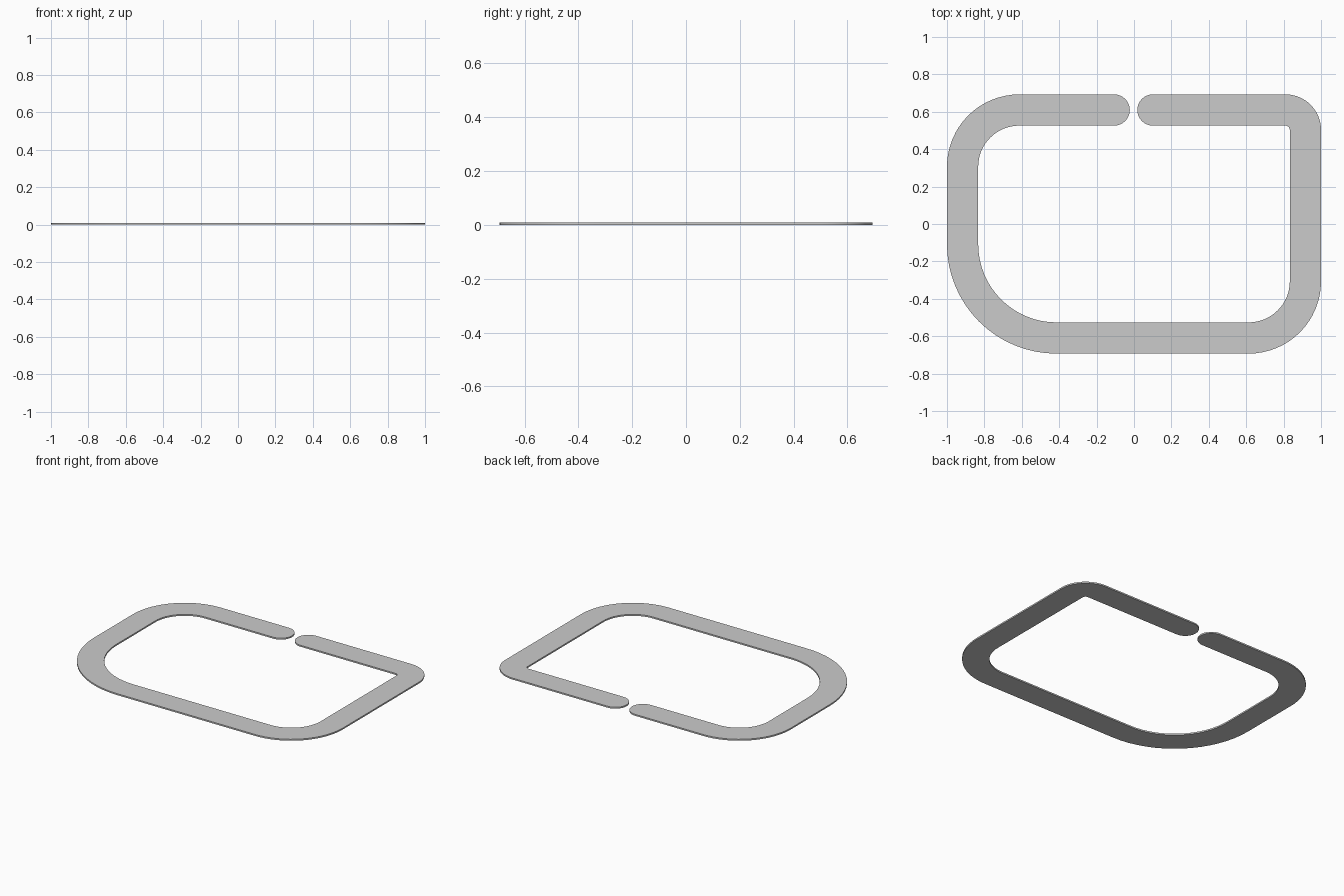
import bpy, bmesh
from math import sin, cos, pi, radians

if "Cube" in bpy.data.objects:
    bpy.data.objects.remove(bpy.data.objects["Cube"])

W, H, BAND, THICK = 1.0, 0.693, 0.167, 0.01   # half width, half depth, band width, thickness
R = BAND / 2
MID_Y = H - R
LEFT_END, RIGHT_END = -0.106, 0.101           # centres of the rounded ends

# Corners, anticlockwise from the left end: sign x, sign y, outer radius, start angle
corners = [(-1, 1, 0.387, 90), (-1, -1, 0.585, 180),
           (1, -1, 0.387, 270), (1, 1, 0.19, 0)]


def offset_line(inset, steps=16):
    """One edge of the band, inset from the outer outline."""
    pts = []
    for sx, sy, rad, start in corners:
        cx, cy, r = sx * (W - rad), sy * (H - rad), rad - inset
        for i in range(steps + 1):
            a = radians(start + 90 * i / steps)
            pts.append((cx + r * cos(a), cy + r * sin(a)))
    return pts


def cap(cx, start, steps=16):
    """Half-round end of the band, from start angle, anticlockwise."""
    return [(cx + R * cos(radians(start) + pi * i / steps),
             MID_Y + R * sin(radians(start) + pi * i / steps))
            for i in range(steps + 1)]


bm = bmesh.new()
outer, inner = offset_line(0), offset_line(BAND)
left, right = cap(LEFT_END, -90), cap(RIGHT_END, 90)
outer = [left[-1]] + outer + [right[0]]
inner = [left[0]] + inner + [right[-1]]

# Band as a strip of quads
ov = [bm.verts.new((x, y, 0)) for x, y in outer]
iv = [bm.verts.new((x, y, 0)) for x, y in inner]
for i in range(len(ov) - 1):
    bm.faces.new((ov[i], ov[i + 1], iv[i + 1], iv[i]))

# Rounded ends
bm.faces.new([iv[0]] + [bm.verts.new((x, y, 0)) for x, y in left[1:-1]] + [ov[0]])
bm.faces.new([ov[-1]] + [bm.verts.new((x, y, 0)) for x, y in right[1:-1]] + [iv[-1]])

# Thickness
bmesh.ops.recalc_face_normals(bm, faces=bm.faces)
ext = bmesh.ops.extrude_face_region(bm, geom=bm.faces[:], use_keep_orig=True)
top = [g for g in ext["geom"] if isinstance(g, bmesh.types.BMVert)]
bmesh.ops.translate(bm, verts=top, vec=(0, 0, THICK))
bmesh.ops.recalc_face_normals(bm, faces=bm.faces)

mesh = bpy.data.meshes.new("open_loop_band")
bm.to_mesh(mesh)
bm.free()
obj = bpy.data.objects.new("open_loop_band", mesh)
bpy.context.collection.objects.link(obj)
bpy.context.view_layer.objects.active = obj
obj.select_set(True)
bpy.ops.object.shade_smooth_by_angle(angle=radians(30))
